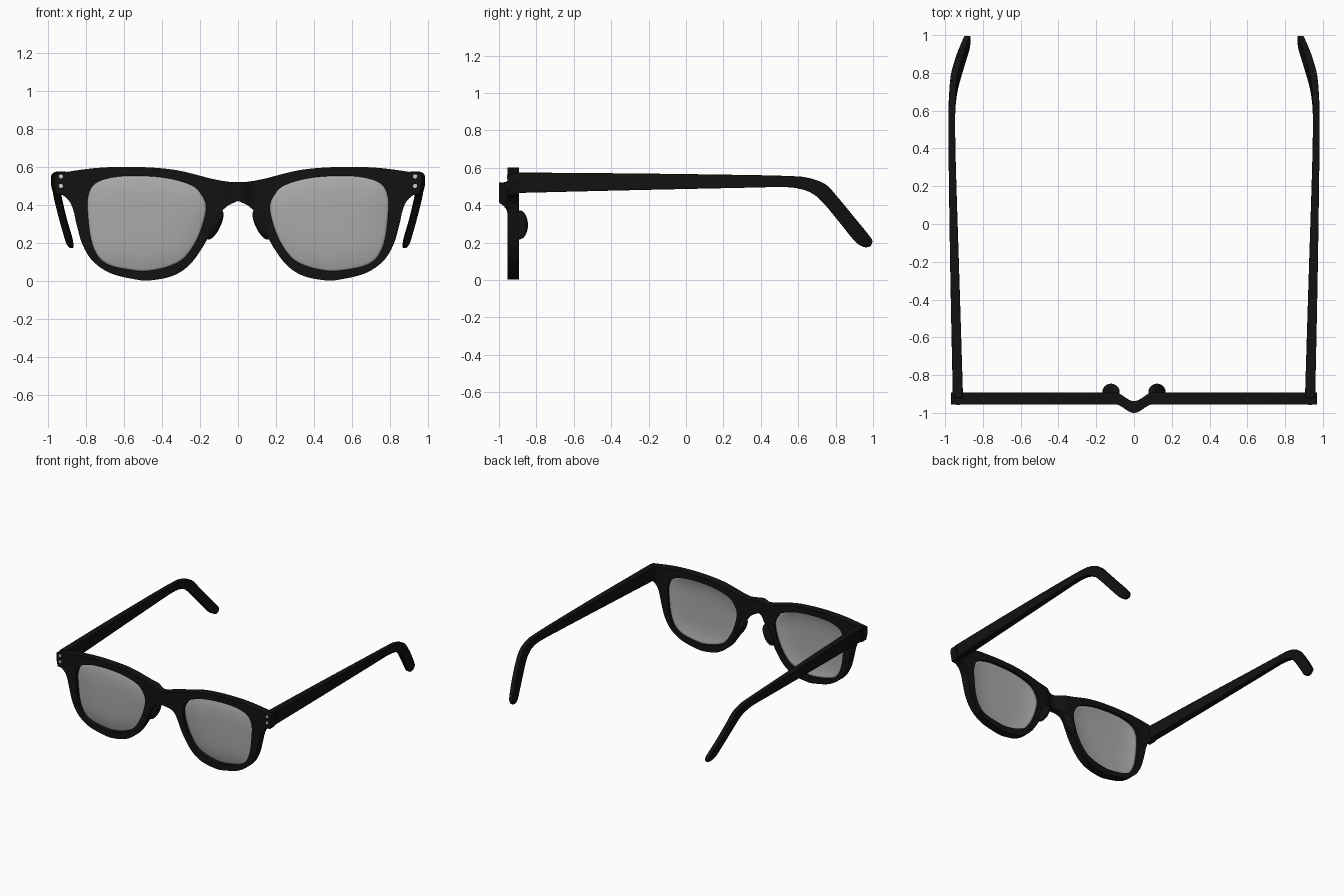
import bpy, bmesh, math
from mathutils import Matrix, Vector

if "Cube" in bpy.data.objects:
    bpy.data.objects.remove(bpy.data.objects["Cube"])


def smooth(pts, closed=False, steps=6):
    """Catmull-Rom resampling of points of any dimension."""
    n, out = len(pts), []
    pick = (lambda i: pts[i % n]) if closed else (lambda i: pts[max(0, min(n - 1, i))])
    for i in range(n if closed else n - 1):
        a, b, c, d = (pick(i + k) for k in (-1, 0, 1, 2))
        for s in range(steps):
            t = s / steps
            out.append(tuple(0.5 * (2 * q + (r - p) * t + (2 * p - 5 * q + 4 * r - u) * t * t
                                    + (3 * q - p - 3 * r + u) * t ** 3)
                             for p, q, r, u in zip(a, b, c, d)))
    if not closed:
        out.append(tuple(pts[-1]))
    return out


def material(name, color):
    m = bpy.data.materials.new(name)
    m.diffuse_color = color
    m.use_nodes = True
    m.node_tree.nodes["Principled BSDF"].inputs["Base Color"].default_value = m.diffuse_color
    return m


black = material("black_acetate", (0.006, 0.006, 0.006, 1))
tint = material("lens_grey", (0.4, 0.4, 0.4, 0.85))


def finish(name, bm, mat=None, mirror=True, bevel=0, solidify=0):
    bmesh.ops.recalc_face_normals(bm, faces=bm.faces)
    me = bpy.data.meshes.new(name)
    bm.to_mesh(me)
    bm.free()
    ob = bpy.data.objects.new(name, me)
    bpy.context.collection.objects.link(ob)
    if mat:
        me.materials.append(mat)
    bpy.ops.object.select_all(action='DESELECT')
    bpy.context.view_layer.objects.active = ob
    ob.select_set(True)
    bpy.ops.object.shade_smooth_by_angle(angle=math.radians(35))
    if solidify:
        m = ob.modifiers.new("Thickness", 'SOLIDIFY')
        m.thickness, m.offset = solidify, 0
    if bevel:
        m = ob.modifiers.new("Bevel", 'BEVEL')
        m.width, m.segments = bevel, 2
        m.limit_method, m.angle_limit = 'ANGLE', math.radians(40)
    if mirror:
        ob.modifiers.new("Mirror", 'MIRROR')
    return ob


# Outlines of the right half, as (x, z)
top_edge = [(0, .52), (.05, .522), (.14, .538), (.33, .584), (.54, .60), (.75, .594), (.965, .564)]
end_edge = [(.965, .564), (.968, .52), (.955, .455)]
low_edge = [(.955, .455), (.92, .45), (.885, .415), (.865, .365), (.85, .30), (.82, .195),
            (.765, .105), (.67, .04), (.54, .008), (.46, .003), (.34, .028), (.25, .09),
            (.17, .205), (.11, .335), (.063, .388), (.025, .41), (0, .42)]
lens_edge = [(.168, .38), (.195, .458), (.25, .506), (.38, .542), (.54, .553), (.67, .543),
             (.757, .508), (.79, .44), (.79, .35), (.774, .22), (.737, .13), (.67, .08),
             (.54, .054), (.46, .054), (.353, .08), (.274, .13), (.205, .242)]
half = smooth(top_edge)[:-1] + smooth(end_edge)[:-1] + smooth(low_edge)
outer = half + [(-x, z) for x, z in reversed(half[1:-1])]
lens = smooth(lens_edge, closed=True)

# Front frame: filled outline with two lens openings
cu = bpy.data.curves.new("outline", 'CURVE')
cu.dimensions, cu.fill_mode, cu.extrude = '2D', 'BOTH', 0.031
for loop in (outer, lens, [(-x, z) for x, z in lens]):
    sp = cu.splines.new('POLY')
    sp.points.add(len(loop) - 1)
    for p, (x, z) in zip(sp.points, loop):
        p.co = (x, z, 0, 1)
    sp.use_cyclic_u = True
helper = bpy.data.objects.new("outline", cu)
bpy.context.collection.objects.link(helper)
dg = bpy.context.evaluated_depsgraph_get()
flat = bpy.data.meshes.new_from_object(helper.evaluated_get(dg))
bm = bmesh.new()
bm.from_mesh(flat)
bpy.data.objects.remove(helper)
bpy.data.meshes.remove(flat)
bmesh.ops.remove_doubles(bm, verts=bm.verts, dist=1e-4)
# Bridge: slice the middle, then bow it forward
for i in range(-8, 9):
    bmesh.ops.bisect_plane(bm, geom=bm.verts[:] + bm.edges[:] + bm.faces[:], dist=1e-5,
                           plane_co=(i * .0125, 0, 0), plane_no=(1, 0, 0))
for v in bm.verts:
    x, z, d = v.co
    bow = .045 * math.cos(math.pi * x / .2) ** 2 if abs(x) < .1 else 0
    v.co = (x, -.924 - d - bow, z)
finish("front_frame", bm, black, mirror=False)

# Lenses: shallow domes set into the openings
bm = bmesh.new()
cx, cz = .48, .31
rings = []
for s in (1.015, .95, .88, .78, .65, .45, .2):
    y = -.918 - .022 * (1 - min(s, 1) ** 4)
    rings.append([bm.verts.new((cx + (x - cx) * s, y, cz + (z - cz) * s)) for x, z in lens])
n = len(lens)
for a, b in zip(rings, rings[1:]):
    for i in range(n):
        bm.faces.new((a[i], a[(i + 1) % n], b[(i + 1) % n], b[i]))
bm.faces.new(rings[-1])
finish("lenses", bm, tint, solidify=.01)

# Temple arms: rows of (top y, top z, bottom y, bottom z, centre x, half thickness)
rows = [(-.92, .575, -.92, .465, .932, .027), (-.3, .57, -.3, .48, .948, .024),
        (.3, .562, .3, .493, .962, .019), (.55, .556, .52, .497, .965, .018),
        (.65, .547, .61, .487, .963, .018), (.745, .512, .67, .465, .957, .018),
        (.81, .444, .727, .42, .947, .019), (.90, .335, .815, .315, .921, .018),
        (.973, .246, .90, .21, .893, .016), (.996, .21, .935, .183, .882, .014),
        (.988, .18, .962, .174, .877, .011)]
bm = bmesh.new()
sections = []
for yt, zt, yb, zb, x, h in smooth(rows, steps=4):
    sections.append([bm.verts.new(c) for c in ((x - h, yt, zt), (x + h, yt, zt),
                                               (x + h, yb, zb), (x - h, yb, zb))])
for a, b in zip(sections, sections[1:]):
    for i in range(4):
        bm.faces.new((a[i], a[(i + 1) % 4], b[(i + 1) % 4], b[i]))
bm.faces.new(sections[0])
bm.faces.new(sections[-1])
finish("temple_arms", bm, black, bevel=.007)

# Nose pads: tilted ellipsoids behind the inner rims
bm = bmesh.new()
tilt = Matrix.Rotation(math.radians(-26), 4, 'Y')
bmesh.ops.create_uvsphere(bm, u_segments=24, v_segments=14, radius=1,
                          matrix=Matrix.Translation((.122, -.89, .295)) @ tilt
                          @ Matrix.Diagonal((.03, .045, .085, 1)))
finish("nose_pads", bm, black)

# Rivets: two small discs on each end piece
bm = bmesh.new()
for z in (.55, .50):
    bmesh.ops.create_cone(bm, cap_ends=True, segments=16, radius1=.011, radius2=.011, depth=.01,
                          matrix=Matrix.Translation((.932, -.953, z))
                          @ Matrix.Rotation(math.pi / 2, 4, 'X'))
finish("rivets", bm)
